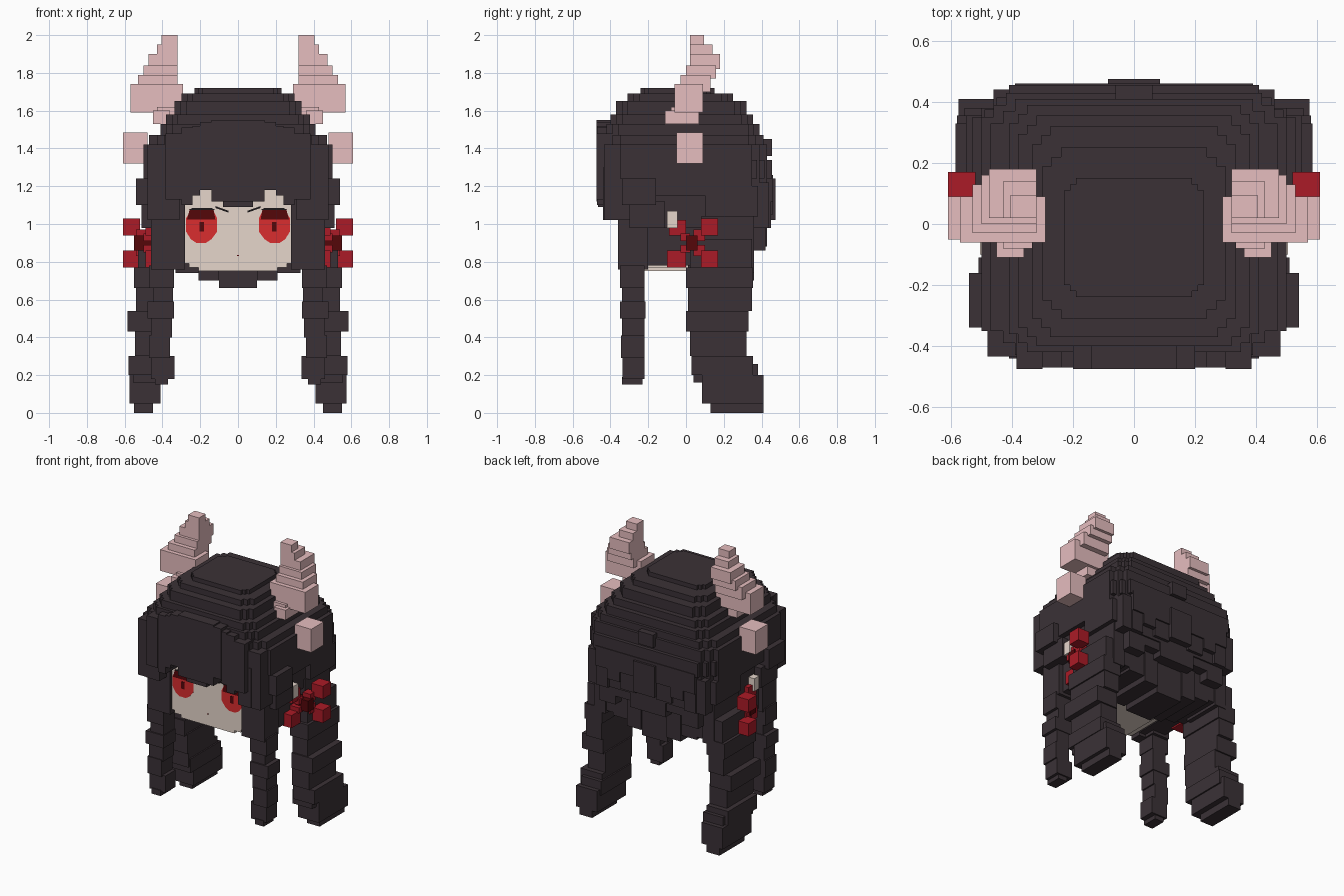
import bpy
import bmesh

# Remove the default cube only
default = bpy.data.objects.get("Cube")
if default:
    bpy.data.objects.remove(default, do_unlink=True)


def material(name, red, green, blue):
    mat = bpy.data.materials.new(name)
    mat.use_nodes = True
    colour = (red, green, blue, 1)
    mat.diffuse_color = colour
    shader = mat.node_tree.nodes["Principled BSDF"]
    shader.inputs["Base Color"].default_value = colour
    shader.inputs["Roughness"].default_value = .8
    return mat


HAIR = material("charcoal hair", .043, .031, .037)
SKIN = material("pale skin", .79, .67, .6)
HORN = material("dusty pink horn", .79, .51, .52)
BOW = material("crimson bow", .41, .011, .02)
DARK = material("dark red", .09, .002, .003)
IRIS = material("bright red iris", .7, .026, .028)
BLACK = material("black line", .01, .008, .009)


def finish(name, bm, mat):
    """Turn hundredths into units and link the finished mesh."""
    bmesh.ops.scale(bm, vec=(.01, .01, .01), verts=bm.verts)
    bmesh.ops.recalc_face_normals(bm, faces=bm.faces)
    mesh = bpy.data.meshes.new(name)
    bm.to_mesh(mesh)
    bm.free()
    mesh.materials.append(mat)
    obj = bpy.data.objects.new(name, mesh)
    bpy.context.collection.objects.link(obj)
    return obj


def add_prism(bm, outline, low, high, place):
    """Extrude an outline between two levels; place maps (u, v, level) to xyz."""
    bottom = [bm.verts.new(place(u, v, low)) for u, v in outline]
    top = [bm.verts.new(place(u, v, high)) for u, v in outline]
    bm.faces.new(bottom)
    bm.faces.new(top)
    for i in range(len(outline)):
        bm.faces.new((bottom[i - 1], bottom[i], top[i], top[i - 1]))


def boxes(name, mat, rows, both_sides=True):
    """Boxes from (left, right, front, back, bottom, top), mirrored across x."""
    bm = bmesh.new()
    for left, right, front, back, bottom, top in rows:
        for side in (1, -1) if both_sides else (1,):
            outline = [(left, front), (right, front), (right, back), (left, back)]
            add_prism(bm, outline, bottom, top,
                      lambda u, v, level, s=side: (u * s, v, level))
    return finish(name, bm, mat)


def stepped_outline(half, front, back, step):
    """Rectangle whose four corners are cut in small square stairs."""
    stairs = [(0, 2), (1, 2), (1, 1), (2, 1), (2, 0)]
    points = []
    for side, edge, inward in ((1, back, -1), (-1, back, -1),
                               (-1, front, 1), (1, front, 1)):
        corner = [(side * (half - a * step), edge + inward * b * step)
                  for a, b in stairs]
        points += corner if side * inward < 0 else corner[::-1]
    return points


def layers(name, mat, rows):
    """Stack of stair-cornered slabs (half width, front, back, bottom, top, step)."""
    bm = bmesh.new()
    for half, front, back, bottom, top, step in rows:
        add_prism(bm, stepped_outline(half, front, back, step), bottom, top,
                  lambda u, v, level: (u, v, level))
    return finish(name, bm, mat)


def face_plate(name, mat, outline, front, thick=.4):
    """Thin painted plate on the face, mirrored across x."""
    bm = bmesh.new()
    for side in (1, -1):
        add_prism(bm, outline, front, front + thick,
                  lambda u, v, level, s=side: (u * s, level, v))
    return finish(name, bm, mat)


# Head with a stepped chin
FACE = -34
boxes("head", SKIN, [
    (-28, 28, FACE, 26, 79, 125),
    (-26, 26, FACE, 24, 77, 79),
    (-21, 21, FACE, 22, 75, 77),
], both_sides=False)
boxes("ear", SKIN, [(40, 50.5, -10, -4.5, 98, 107)])

# Painted eyes, lids, pupils, brows and mouth
face_plate("iris", IRIS, [(14, 92), (17, 90), (22, 90), (25, 92), (27.5, 96),
                          (27.5, 103), (25, 107), (13, 107), (11, 103), (11, 96)],
           FACE - .2)
face_plate("upper_iris", DARK, [(12, 102.5), (27, 102.5), (25.5, 108), (13, 108)],
           FACE - .4)
face_plate("pupil", DARK, [(18, 96), (20.5, 96), (20.5, 101), (18, 101)], FACE - .5)
face_plate("lash", BLACK, [(12, 107.5), (26, 107.5), (24, 108.5), (14, 108.5)],
           FACE - .5)
face_plate("brow", BLACK, [(5, 106), (12, 108.5), (12, 109.5), (5, 107)], FACE - .4)
face_plate("mouth", DARK, [(0, 83), (.5, 83), (.5, 83.5), (0, 83.5)], FACE - .2)

# Domed cap of hair
layers("hair_cap", HAIR, [
    (23, -24, 15, 168, 172, 2),
    (30, -31, 25, 164, 169, 3),
    (33.5, -37, 32, 157, 165, 3),
    (38, -40, 35.5, 150, 158, 3),
    (41, -42, 39, 142, 153, 3),
    (47, -43, 41, 136, 147, 4),
    (50, -43, 43, 124, 142, 4),
    (49, -42, 45.5, 124, 134, 4),
    (50, -30, 43, 115, 124, 4),
    (46, -30, 43, 98, 115, 4),
])

# Side hair under the cap
boxes("side_hair", HAIR, [
    (46, 54, -34, -16, 110, 124),
    (40, 51, -30, -11, 98, 112),
    (42, 50, 10, 38, 104, 120),
    (28, 43, -30, 30, 78, 100),
    (38, 47, 8, 36, 74, 104),
])

# Back hair: thick hanging locks with ragged ends
boxes("back_hair", HAIR, [
    (0, 6, 38, 45.5, 136, 145),
    (0, 8.5, 40, 47.5, 102, 124),
    (0, 39, 38, 46, 112, 126),
    (8, 20, 38, 45, 100, 114),
    (20, 30, 38, 46, 105, 114),
    (30, 39, 38, 45, 98, 114),
    (39, 46, 34, 44, 98, 122),
    (0, 14, 20, 43, 88, 106),
    (14, 26, 20, 42, 92, 106),
    (26, 39, 20, 42, 86, 105),
    (0, 10, 4, 35, 66, 92),
    (10, 21, 2, 36, 70, 92),
    (21, 33, 1, 35, 74, 92),
    (33, 42, 1, 35, 76, 100),
])

# Fringe: a curved band of locks over the forehead
boxes("fringe", HAIR, [
    (0, 14, -47.5, -36, 112, 155),
    (0, 8, -46.5, -36, 109, 120),
    (14, 20, -47.5, -36, 118, 154),
    (20, 24, -47, -36, 115, 152),
    (24, 30, -47, -34, 110, 151),
    (30, 38.5, -47.5, -32, 113, 148),
    (38, 48, -43.5, -28, 102, 142),
    (31, 41, -44, -30, 102, 130),
])

# Long front strands beside the face
boxes("front_strand", HAIR, [
    (28, 33, -36, -28, 76, 115),
    (33, 46, -36, -20, 76, 115),
    (34, 47, -35, -22, 66, 78),
    (34.5, 45, -34, -22, 58, 67),
    (34, 48, -35, -21.5, 50, 59),
    (35, 46, -34, -22, 40, 51),
    (36, 47, -34.5, -22, 29, 41),
    (33.5, 46, -33.5, -22, 18, 30),
    (37, 44, -34, -23, 15, 19),
])

# Heavy rear tails sweeping backwards
boxes("rear_tail", HAIR, [
    (42, 53, 2, 35, 74, 92),
    (41, 55, 0, 35.5, 66, 77),
    (42, 54, 1, 35, 54, 67),
    (42, 58.5, 0, 33, 43, 54),
    (41, 54.5, 2, 32, 30, 44),
    (41, 58, 3, 35.5, 20, 30),
    (40, 55.5, 4, 38, 16, 26),
    (41, 57.5, 8.5, 41, 5, 20),
    (45, 55, 13, 41, 0, 6),
])

# Curved horns with a separate lower tip
boxes("horn", HORN, [
    (48, 61, -5, 9, 132, 148.5),
    (28, 43, -8, 6, 153, 162),
    (36, 45, -11, 7, 153, 160),
    (29, 57, -6, 9, 159, 174),
    (32, 53, -3, 13, 170, 179),
    (32, 50, 0, 16, 177, 184),
    (32, 47.5, 2, 18, 182, 190),
    (32, 43, 2, 14, 188, 195),
    (32, 40.5, 2, 9.5, 190, 200),
])

# Crossed ribbon bows with a dark knot
boxes("bow", BOW, [
    (52, 61, 8, 17, 94, 103),
    (52, 61, 8, 17, 77, 86),
    (40, 49, -10, 0, 77, 86),
    (40, 49, -9, 0, 94, 102),
    (48, 54, 4, 10, 91, 97),
    (48, 54, 4, 10, 83, 89),
    (43, 50, -3, 2, 91, 95),
    (43, 50, -3, 2, 85, 89),
])
boxes("bow_knot", DARK, [(45, 55, 0, 6, 86, 94)])
